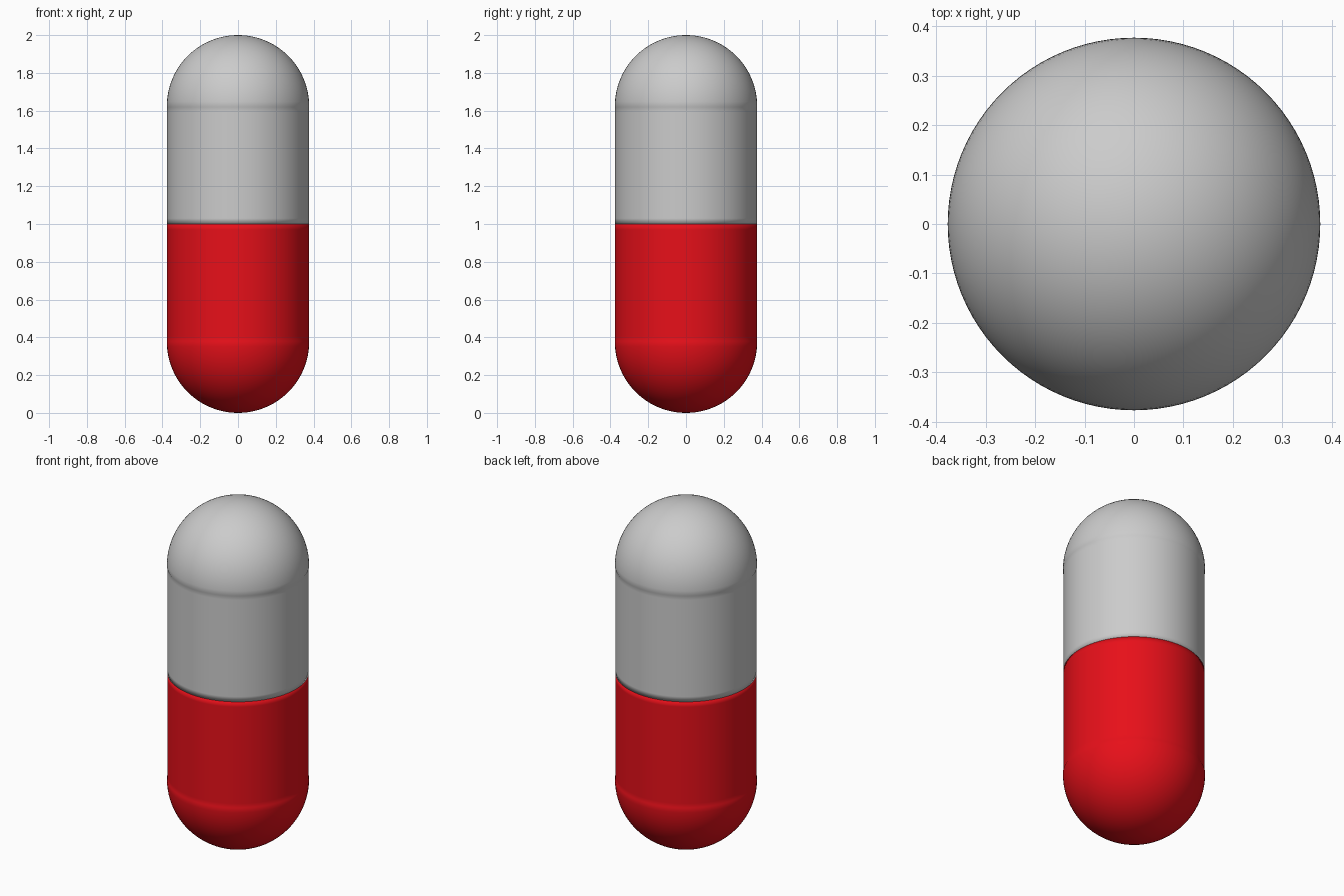
import bpy, bmesh, math

if "Cube" in bpy.data.objects:
    bpy.data.objects.remove(bpy.data.objects["Cube"])

R, WALL = 0.377, 0.375   # dome radius, slightly slimmer barrel radius
SEG, RINGS = 96, 24


def half_profile():
    """Half-capsule outline (radius, height above the middle seam)."""
    pts = [(WALL - 0.012, 0.0), (WALL, 0.0), (WALL, 0.03), (WALL, 0.595), (WALL, 0.618)]
    for i in range(RINGS):
        a = math.pi / 2 * i / RINGS
        pts.append((R * math.cos(a), 1 - R + R * math.sin(a)))
    return pts


def make_half(name, sign):
    bm = bmesh.new()
    rings = []
    for r, h in half_profile():
        rings.append([bm.verts.new((r * math.cos(t), r * math.sin(t), 1 + sign * h))
                      for t in (2 * math.pi * k / SEG for k in range(SEG))])
    for a, b in zip(rings, rings[1:]):
        for k in range(SEG):
            n = (k + 1) % SEG
            bm.faces.new((a[k], a[n], b[n], b[k]))
    tip = bm.verts.new((0, 0, 1 + sign))
    for k in range(SEG):
        bm.faces.new((rings[-1][k], rings[-1][(k + 1) % SEG], tip))
    # the mirrored half needs its faces turned outward
    if sign < 0:
        bmesh.ops.reverse_faces(bm, faces=bm.faces[:])
    for f in bm.faces:
        f.smooth = True
    me = bpy.data.meshes.new(name)
    bm.to_mesh(me)
    bm.free()
    ob = bpy.data.objects.new(name, me)
    bpy.context.collection.objects.link(ob)
    return ob


# Upper grey shell
make_half("upper_shell", 1)

# Lower red shell
lower = make_half("lower_shell", -1)
red = bpy.data.materials.new("red")
red.diffuse_color = (0.8, 0.005, 0.01, 1)
red.use_nodes = True
red.node_tree.nodes["Principled BSDF"].inputs["Base Color"].default_value = red.diffuse_color
lower.data.materials.append(red)
